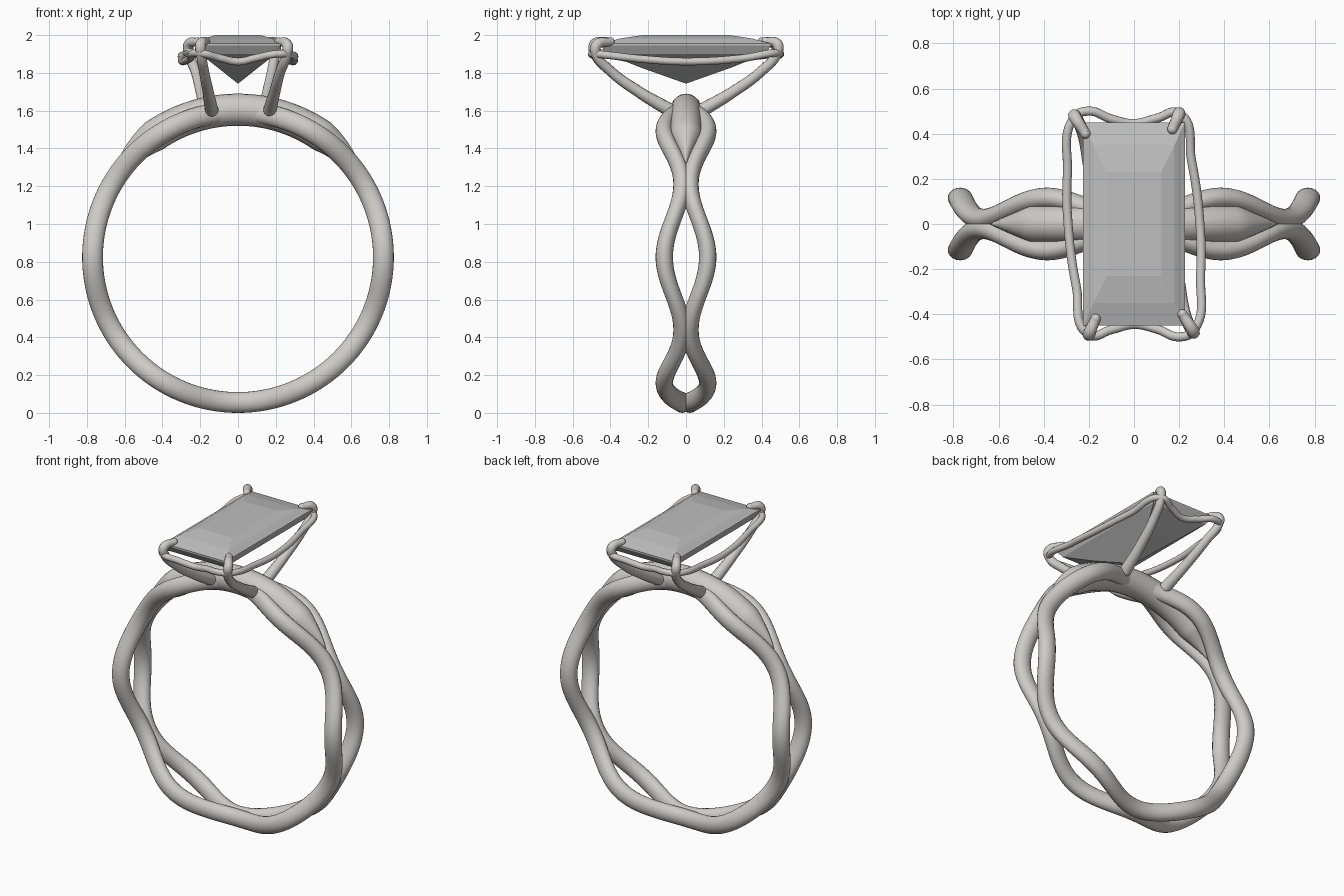
import bpy, bmesh
from math import sin, cos, pi, radians, sqrt
from mathutils import Vector

if "Cube" in bpy.data.objects:
    bpy.data.objects.remove(bpy.data.objects["Cube"], do_unlink=True)


def material(name, rgb):
    m = bpy.data.materials.new(name)
    m.use_nodes = True
    m.diffuse_color = (*rgb, 1)
    m.node_tree.nodes["Principled BSDF"].inputs["Base Color"].default_value = (*rgb, 1)
    return m


metal = material("silver metal", (0.62, 0.6, 0.57))
stone = material("grey stone", (0.52, 0.52, 0.52))
CENTRE_Z = 0.825


def finish(name, bm, mat, smooth=True):
    bmesh.ops.recalc_face_normals(bm, faces=bm.faces)
    mesh = bpy.data.meshes.new(name)
    bm.to_mesh(mesh)
    bm.free()
    mesh.materials.append(mat)
    for p in mesh.polygons:
        p.use_smooth = smooth
    obj = bpy.data.objects.new(name, mesh)
    bpy.context.collection.objects.link(obj)
    return obj


def loft(name, rings, mat, closed=False, smooth=True):
    """Skin a list of vertex rings, capping the ends unless closed."""
    bm = bmesh.new()
    loops = [[bm.verts.new(p) for p in ring] for ring in rings]
    pairs = list(zip(loops, loops[1:]))
    if closed:
        pairs.append((loops[-1], loops[0]))
    for a, b in pairs:
        n = len(a)
        for i in range(n):
            j = (i + 1) % n
            bm.faces.new((a[i], a[j], b[j], b[i]))
    if not closed:
        bm.faces.new(loops[0])
        bm.faces.new(loops[-1])
    return finish(name, bm, mat, smooth)


def section(angle, radius, y, half_radial, half_y, sides=20):
    """Oval cross-section of the band at an angle around the finger."""
    ring = []
    for k in range(sides):
        t = 2 * pi * k / sides
        r = radius + half_radial * cos(t)
        ring.append((r * cos(angle), y + half_y * sin(t), CENTRE_Z + r * sin(angle)))
    return ring


# Two wavy strands that meet and part six times around the band
for side, name in ((-1, "front_strand"), (1, "back_strand")):
    steps = 180
    rings = []
    for i in range(steps):
        a = 2 * pi * i / steps
        y = side * (0.068 + 0.047 * cos(6 * a))
        rings.append(section(a, 0.77, y, 0.055, 0.046))
    loft(name, rings, metal, closed=True)

# Solid bridge filling the top of the band, pointed at both ends
rings = []
for i in range(61):
    a = 38 + 104 * i / 60
    end = min(a - 38, 142 - a)
    f = min(1, end / 17)
    rings.append(section(radians(a), 0.78, 0, 0.03 + 0.055 * f ** 0.8,
                         0.006 + 0.076 * f))
loft("top_bridge", rings, metal)

# Step-cut stone: half width, half depth, height from culet to table
steps = [(0.003, 0.006, 1.745), (0.11, 0.245, 1.83), (0.2, 0.42, 1.9),
         (0.225, 0.45, 1.945), (0.225, 0.45, 1.955), (0.18, 0.35, 1.982), (0.12, 0.23, 2.0)]
loft("stone", [[(x, y, z), (-x, y, z), (-x, -y, z), (x, -y, z)] for x, y, z in steps],
     stone, smooth=False)


def wire(name, points, depth, radii=None, closed=False):
    """Smooth round wire through a few points."""
    cu = bpy.data.curves.new(name, "CURVE")
    cu.dimensions = "3D"
    cu.bevel_depth = depth
    cu.bevel_resolution = 4
    cu.resolution_u = 10
    cu.use_fill_caps = True
    sp = cu.splines.new("BEZIER")
    sp.bezier_points.add(len(points) - 1)
    sp.use_cyclic_u = closed
    for i, (bp, p) in enumerate(zip(sp.bezier_points, points)):
        bp.co = p
        bp.handle_left_type = bp.handle_right_type = "AUTO"
        bp.radius = radii[i] if radii else 1
    cu.materials.append(metal)
    obj = bpy.data.objects.new(name, cu)
    bpy.context.collection.objects.link(obj)
    bpy.ops.object.select_all(action="DESELECT")
    obj.select_set(True)
    bpy.context.view_layer.objects.active = obj
    bpy.ops.object.convert(target="MESH")
    bpy.ops.object.shade_smooth_by_angle(angle=radians(50))


def ball(name, centre, radius):
    bm = bmesh.new()
    bmesh.ops.create_uvsphere(bm, u_segments=16, v_segments=10, radius=radius)
    bmesh.ops.translate(bm, vec=centre, verts=bm.verts)
    finish(name, bm, metal)


# Claws, repeated by a half turn about the vertical axis
near_claw = [(0.14, 0.09, 1.605), (0.158, 0.25, 1.7), (0.18, 0.4, 1.81),
             (0.195, 0.48, 1.9), (0.198, 0.485, 1.95), (0.17, 0.42, 1.968)]
far_claw = [(-0.17, 0.09, 1.605), (-0.195, 0.25, 1.7), (-0.225, 0.4, 1.81),
            (-0.258, 0.475, 1.9), (-0.262, 0.475, 1.945), (-0.215, 0.4, 1.965)]
for turn, label in ((1, "back"), (-1, "front")):
    for pts, kind in ((near_claw, "near"), (far_claw, "far")):
        path = [(turn * x, turn * y, z) for x, y, z in pts]
        wire(f"{label}_{kind}_claw", path, 0.03, [1.2, 1.0, 0.9, 0.9, 0.95, 0.75])
        ball(f"{label}_{kind}_claw_tip", path[-1], 0.0225)
        ball(f"{label}_{kind}_claw_foot", path[0], 0.036)

# Gallery rail sagging between the claws
half = [(0.2, 0.49, 1.905), (0.1, 0.468, 1.88), (0, 0.445, 1.86), (-0.1, 0.465, 1.88),
        (-0.2, 0.5, 1.9), (-0.262, 0.475, 1.9), (-0.295, 0.22, 1.872),
        (-0.292, 0, 1.86), (-0.255, -0.28, 1.875)]
wire("gallery_rail", half + [(-x, -y, z) for x, y, z in half], 0.02, closed=True)
